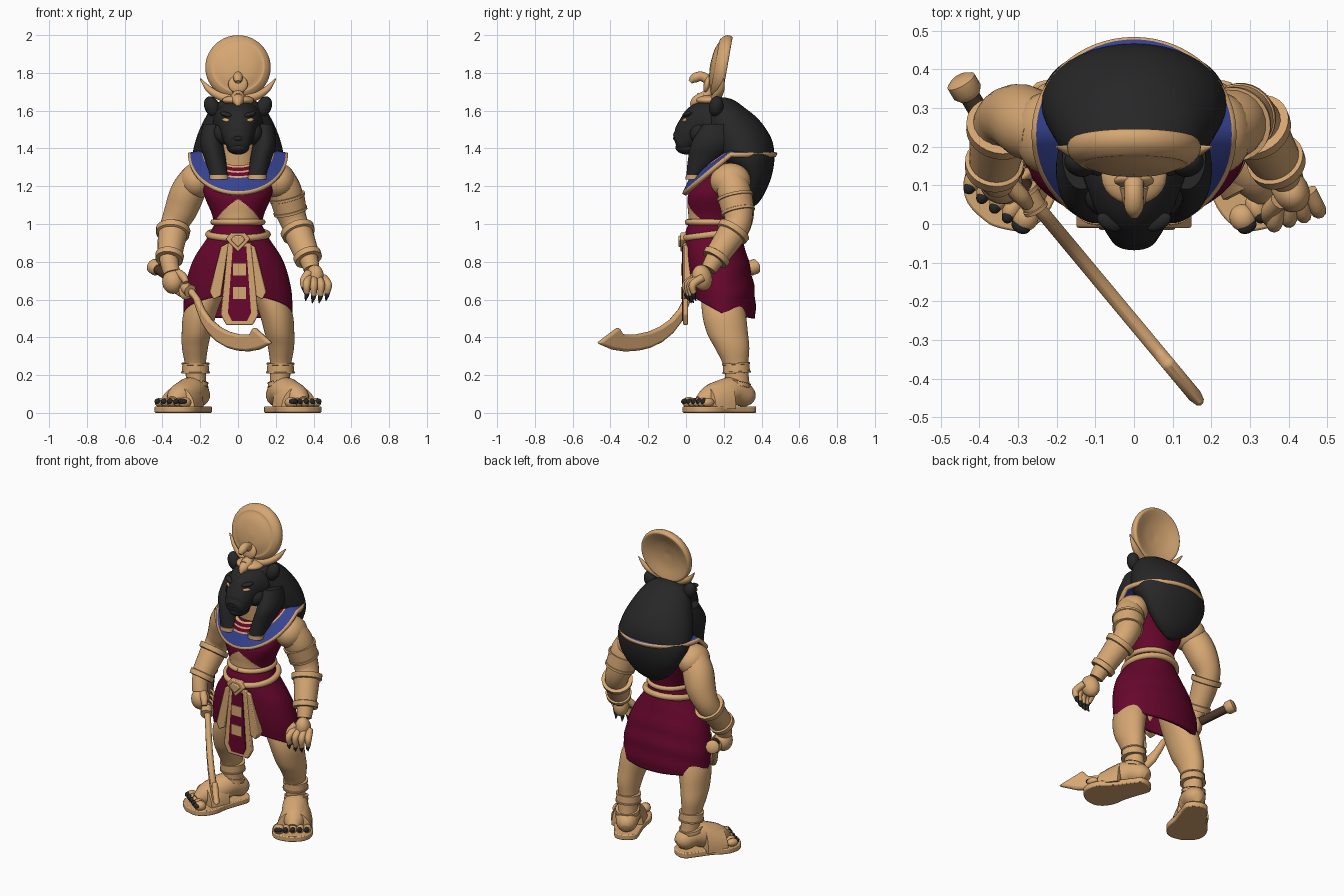
import bpy, bmesh
from math import sin, cos, pi, radians
from mathutils import Vector, Matrix

old = bpy.data.objects.get("Cube")
if old:
    bpy.data.objects.remove(old)


def material(name, rgb):
    m = bpy.data.materials.new(name)
    m.use_nodes = True
    m.diffuse_color = (*rgb, 1)
    m.node_tree.nodes["Principled BSDF"].inputs["Base Color"].default_value = (*rgb, 1)
    return m


TAN = material("tan", (.67, .385, .17))
BLACK = material("black", (.02, .02, .02))
RED = material("wine_red", (.135, .002, .025))
BLUE = material("blue", (.037, .055, .28))
BROWN = material("brown", (.07, .035, .02))


def finish(name, bm, mats, rule=None, angle=45):
    bmesh.ops.recalc_face_normals(bm, faces=bm.faces)
    me = bpy.data.meshes.new(name)
    bm.to_mesh(me)
    bm.free()
    ob = bpy.data.objects.new(name, me)
    bpy.context.collection.objects.link(ob)
    for m in mats if isinstance(mats, list) else [mats]:
        me.materials.append(m)
    if rule:
        for p in me.polygons:
            p.material_index = rule(p.center)
    me.shade_smooth()
    me.set_sharp_from_angle(angle=radians(angle))
    return ob


def skin(name, rings, mats, rule=None, cap=True, bands=None):
    """Bridge rings of points; bands gives a material index per row."""
    bm = bmesh.new()
    rows = [[bm.verts.new(p) for p in r] for r in rings]
    n = len(rows[0])
    for k, (a, b) in enumerate(zip(rows, rows[1:])):
        for i in range(n):
            f = bm.faces.new((a[i], a[(i + 1) % n], b[(i + 1) % n], b[i]))
            f.material_index = bands[k] if bands else 0
    if cap:
        bm.faces.new(rows[0])
        bm.faces.new(rows[-1])
    return finish(name, bm, mats, rule)


def spline(pts, sub):
    pts = [Vector(p) for p in pts]
    if sub == 1:
        return pts
    out = []
    for i in range(len(pts) - 1):
        p1, p2 = pts[i], pts[i + 1]
        p0, p3 = pts[max(i - 1, 0)], pts[min(i + 2, len(pts) - 1)]
        for j in range(sub):
            t = j / sub
            out.append(p1 + (p2 - p0) * (t / 2) + (p0 * 2 - p1 * 5 + p2 * 4 - p3) * (t * t / 2)
                       + (p1 * 3 - p0 - p2 * 3 + p3) * (t ** 3 / 2))
    return out + [pts[-1]]


def oval(x, y, z, rx, ry, n):
    return [(x + rx * sin(2 * pi * i / n), y - ry * cos(2 * pi * i / n), z) for i in range(n)]


def loft(name, rows, mats, rule=None, sub=5, n=40):
    """Horizontal ovals given as x, y, z, rx, ry."""
    return skin(name, [oval(*r, n) for r in spline(rows, sub)], mats, rule)


def tube(name, pts, mats, sub=5, n=20):
    """Round sweep through x, y, z, radius."""
    pts = spline(pts, sub)
    cs = [p.to_3d() for p in pts]
    rings, side = [], None
    for i, c in enumerate(cs):
        t = (cs[min(i + 1, len(cs) - 1)] - cs[max(i - 1, 0)]).normalized()
        side = t.orthogonal() if side is None else side - t * side.dot(t)
        side.normalize()
        up = t.cross(side)
        rings.append([c + (side * cos(2 * pi * k / n) + up * sin(2 * pi * k / n)) * pts[i][3]
                      for k in range(n)])
    return skin(name, rings, mats)


def cuff(name, p, q, r0, r1, mat, lip=1.12):
    """Raised band with a lip at each end."""
    p, q = Vector(p), Vector(q)
    prof = [(0, .5), (.01, lip), (.16, lip), (.18, 1), (.82, 1), (.84, lip), (.99, lip), (1, .5)]
    return tube(name, [(*p.lerp(q, t), (r0 + (r1 - r0) * t) * k) for t, k in prof], mat, 1, 28)


def ball(name, loc, size, mat, rot=(0, 0, 0)):
    bm = bmesh.new()
    bmesh.ops.create_uvsphere(bm, u_segments=24, v_segments=14, radius=1)
    turn = Matrix.Rotation(rot[2], 4, 'Z') @ Matrix.Rotation(rot[1], 4, 'Y') @ Matrix.Rotation(rot[0], 4, 'X')
    bm.transform(Matrix.Translation(loc) @ turn @ Matrix.Diagonal((*size, 1)))
    return finish(name, bm, mat)


def plate(name, outline, thick, mat, origin=(0, 0, 0), ax=(1, 0, 0), ay=(0, 1, 0), az=(0, 0, 1), bevel=.006):
    """Outline in the ax-az plane, extruded along ay."""
    bm = bmesh.new()
    o, ax, ay, az = Vector(origin), Vector(ax), Vector(ay), Vector(az)
    f = bm.faces.new([bm.verts.new(o + ax * a + az * b) for a, b in outline])
    ext = bmesh.ops.extrude_face_region(bm, geom=[f])
    bmesh.ops.translate(bm, vec=ay * thick, verts=[v for v in ext["geom"] if isinstance(v, bmesh.types.BMVert)])
    ob = finish(name, bm, mat, angle=30)
    if bevel:
        mod = ob.modifiers.new("bevel", 'BEVEL')
        mod.width, mod.segments = bevel, 2


def mirror_outline(half):
    return half + [(-a, b) for a, b in reversed(half) if a]


# Torso with bare midriff, waist belt, neck
loft("torso", [(0, .145, .85, .12, .12), (0, .145, .97, .125, .13), (0, .15, 1.05, .138, .138),
               (0, .16, 1.15, .178, .15), (0, .2, 1.23, .185, .14), (0, .22, 1.3, .165, .115),
               (0, .22, 1.36, .1, .08)], [RED, TAN],
     lambda c: int(c.y < .15 and .98 < c.z < 1.13 and abs(c.x) < (1.13 - c.z) ** .7 * .55), 18, 120)
loft("neck", [(0, .18, 1.3, .1, .09), (0, .17, 1.48, .1, .1)], TAN)


def hoop(name, z, drop, rx, ry, r):
    pts = [(rx * sin(a), .145 - ry * cos(a), z - drop * cos(a), r) for a in (2 * pi * i / 40 for i in range(41))]
    tube(name, pts, TAN, 1, 10)


hoop("waist_band", 1.01, 0, .13, .136, .016)
hoop("hip_belt", .945, .02, .155, .15, .019)

# Broad collar: rows run from the neck outwards
rings = []
for t in (0, .08, .2, .26, .38, .44, .91, 1):
    ring = []
    for i in range(64):
        a = 2 * pi * i / 64
        ring.append(((.13 + .133 * t) * sin(a), .235 - (.175 + .07 * t) * cos(a),
                     1.39 - .025 * t - (.085 + .125 * t) * max(cos(a), 0)))
    rings.append(ring)
collar = skin("broad_collar", rings, [TAN, RED, BLUE], cap=False, bands=[0, 1, 0, 1, 0, 2, 0])
mod = collar.modifiers.new("thickness", 'SOLIDIFY')
mod.thickness, mod.offset = .024, 0

# Skirt: hem rises at the front, swags at the back
rings = []
for z, cy, rx, ry in spline([(1, .145, .125, .132), (.93, .145, .16, .15), (.8, .165, .24, .17),
                             (.65, .185, .282, .18), (.52, .195, .288, .172)], 8):
    ring = []
    for i in range(64):
        a = 2 * pi * i / 64
        hem = .525 + (.095 if cos(a) > 0 else .025) * cos(a)
        fold = 1 + .016 * sin(55 * z + 5 * cos(a)) * max(0, -cos(a)) * min(1, (1 - z) * 4)
        ring.append((rx * fold * sin(a), cy - ry * fold * cos(a), 1 - (1 - z) * (1 - hem) / .48))
    rings.append(ring)
skirt = skin("skirt", rings, RED, cap=False)
skirt.modifiers.new("thickness", 'SOLIDIFY').thickness = .02

# Apron, side sashes and buckle
plate("apron", mirror_outline([(.06, .9), (.1, .52), (.07, .465)]), .025, TAN, (.008, -.015, 0))
plate("apron_panel", mirror_outline([(.036, .88), (.061, .53), (.04, .487)]), .008, RED, (.008, -.021, 0), bevel=0)
for i, z in enumerate((.635, .76)):
    plate(f"apron_square_{i}", mirror_outline([(.035, z + .032), (.035, z - .032)]), .008, TAN, (.008, -.027, 0), bevel=0)
for s, side in ((1, "left"), (-1, "right")):
    plate(side + "_sash", [(s * .05, .9), (s * .09, .88), (s * .15, .64), (s * .13, .6), (s * .09, .62)],
          .05, TAN, (0, -.01, 0))
pentagon = [(.035, .955), (.065, .92), (0, .852)]
plate("buckle", mirror_outline(pentagon), .04, TAN, (0, -.03, 0))
plate("buckle_boss", mirror_outline([(a * .6, .912 + (b - .912) * .6) for a, b in pentagon]), .02, TAN, (0, -.04, 0))

# Legs, sandals and feet
for s, side in ((1, "left"), (-1, "right")):
    loft(side + "_leg", [(s * x, y, z, rx, ry) for x, y, z, rx, ry in (
        (.1, .17, .8, .06, .07), (.15, .185, .66, .085, .1), (.2, .2, .53, .088, .115),
        (.22, .22, .42, .078, .108), (.228, .245, .34, .068, .09), (.225, .265, .24, .054, .064),
        (.22, .275, .12, .055, .065))], TAN)
    cuff(side + "_anklet", (s * .225, .265, .265), (s * .225, .268, .21), .07, .072, TAN, 1.06)
    fwd, lat = Vector((s * sin(.48), -cos(.48), 0)), Vector((s * cos(.48), sin(.48), 0))
    base = Vector((s * .228, .27, 0))

    def at(u, v, z):
        return base + fwd * u + lat * v + Vector((0, 0, z))

    half = [(-.1, .02), (-.075, .065), (0, .08), (.09, .095), (.17, .122), (.24, .115), (.285, .08), (.305, .02)]
    inner = [(u, -v * .95) for u, v in reversed(half)]
    plate(side + "_sole", [tuple(p) for p in spline(half + inner, 3)], .035, TAN, base, fwd, (0, 0, 1), lat)
    tube(side + "_foot", [(*at(u, v, z), r) for u, v, z, r in (
        (-.09, 0, .07, .03), (-.06, 0, .085, .058), (.02, 0, .115, .074), (.1, .005, .095, .078),
        (.17, .01, .078, .066), (.23, .01, .055, .035))], TAN)
    skin(side + "_strap", [[at(u, .01 + .104 * w * cos(pi * i / 16), .02 + h * sin(pi * i / 16)) for i in range(17)]
                           for u, w, h in ((.055, .8, .13), (.06, .9, .165), (.08, .92, .163), (.15, 1, .132),
                                           (.185, 1, .118), (.19, .9, .09))], TAN)
    cuff(side + "_heel_strap", at(-.005, 0, .165), at(0, 0, .14), .068, .07, TAN, 1.04)
    for i in range(5):
        v, big = -.07 + .041 * i, .01 * (i == 0)
        u = .25 - .007 * i
        ball(f"{side}_toe_{i}", at(u, v, .055), (.024 + big, .036, .024 + big / 2), TAN, (0, 0, s * .48))
        ball(f"{side}_toenail_{i}", at(u + .024, v, .06), (.016 + big, .019, .016), BLACK, (0, 0, s * .48))

# Arms with bracers
ARMS = {
    "left": [(.215, .23, 1.25, .08), (.25, .255, 1.17, .089), (.272, .275, 1.08, .081), (.305, .27, .99, .07),
             (.345, .21, .9, .066), (.375, .15, .81, .05), (.39, .12, .76, .042)],
    "right": [(-.22, .23, 1.25, .08), (-.265, .255, 1.17, .092), (-.3, .275, 1.08, .088), (-.34, .27, .99, .072),
              (-.36, .21, .9, .066), (-.365, .14, .81, .05), (-.35, .11, .74, .045)]}
for side, path in ARMS.items():
    ball(side + "_shoulder", (path[0][0], .235, 1.228), (.09, .108, .095), TAN)
    tube(side + "_arm", path, TAN)
    elbow, wrist = Vector(path[3][:3]), Vector(path[5][:3])
    cuff(side + "_bracer", elbow.lerp(wrist, .1), wrist, .079, .063, TAN, 1.16)
cuff("left_armband", (.258, .258, 1.15), (.28, .277, 1.06), .093, .086, TAN, 1.05)

# Open left hand with claws
ball("left_palm", (.405, .085, .715), (.048, .055, .07), TAN, (.3, 0, .5))
for i in range(4):
    x, y = .375 + .026 * i, .03 + .012 * i
    tip = Vector((x + .01 * (i - 1), y - .025, .635 - .012 * (i in (1, 2))))
    tube(f"left_finger_{i}", [(x, y + .02, .715, .021), (x + .012 * (i - 1), y - .03, .68, .021), (*tip, .015)], TAN, 4, 10)
    tube(f"left_claw_{i}", [(*tip, .014), (tip.x - .003, tip.y, tip.z - .018, .011), (tip.x - .008, tip.y + .012, tip.z - .042, .002)],
         BLACK, 3, 8)
tube("left_thumb", [(.375, .06, .74, .024), (.348, .03, .7, .021), (.35, .005, .66, .014)], TAN, 4, 10)
tube("left_thumb_claw", [(.35, .005, .66, .013), (.358, 0, .62, .002)], BLACK, 3, 8)

# Right fist around the sword grip
pommel, guard = Vector((-.438, .353, .77)), Vector((-.275, .075, .66))
ball("right_palm", (-.345, .11, .695), (.055, .06, .065), TAN, (0, 0, .5))
for i in range(4):
    c = guard.lerp(pommel, .08 + .12 * i) + Vector((.012, -.012, -.025))
    ball(f"right_finger_{i}", c, (.042, .021, .045), TAN, (0, 0, .53))
tube("right_thumb", [(-.32, .1, .74, .024), (-.29, .07, .72, .022), (-.275, .05, .69, .016)], TAN, 4, 10)

# Curved sword
tube("sword_grip", [(*pommel, .026), (*guard, .026)], BROWN, 1)
tube("sword_pommel", [(*pommel.lerp(guard, t), r) for t, r in ((-.09, .025), (-.06, .04), (.04, .04), (.08, .03), (.1, .02))], TAN, 1)
cuff("sword_guard", guard.lerp(pommel, .05), guard.lerp(pommel, -.14), .032, .03, TAN)
blade = [(-.02, .69), (.06, .655), (.11, .61), (.15, .55), (.21, .495), (.285, .455), (.36, .43), (.45, .415),
         (.54, .415), (.57, .455), (.715, .37), (.61, .335), (.52, .325), (.43, .33), (.35, .345), (.27, .375),
         (.2, .42), (.14, .48), (.1, .55), (.075, .6), (.03, .63), (-.02, .65)]
plate("sword_blade", blade, .036, TAN, (-.292, .068, 0), (.64, -.77, 0), (.77, .64, 0), bevel=.014)

# Mane-shaped headdress with front lappets
loft("headdress", [(0, .33, 1.08, .03, .015), (0, .345, 1.12, .1, .045), (0, .355, 1.18, .16, .07),
                   (0, .355, 1.26, .208, .1), (0, .32, 1.35, .24, .148), (0, .285, 1.45, .222, .168),
                   (0, .238, 1.55, .18, .15), (0, .2, 1.62, .135, .105), (0, .19, 1.655, .085, .065),
                   (0, .19, 1.67, .03, .02)], BLACK)
for s, side in ((1, "left"), (-1, "right")):
    loft(side + "_lappet", [(s * .135, .17, 1.53, .05, .08), (s * .14, .14, 1.43, .062, .11),
                            (s * .12, .095, 1.34, .056, .085), (s * .1, .04, 1.255, .047, .038)], BLACK)
    loft(side + "_lappet_tip", [(s * .1, .04, 1.26, .051, .041), (s * .1, .038, 1.235, .049, .04)], TAN, None, 1)
    ball(side + "_ear", (s * .138, .16, 1.622), (.04, .038, .056), BLACK, (0, s * .4, s * .3))

# Lioness head
head = tube("head", [(0, .2, 1.52, .12), (0, .13, 1.53, .132), (0, .08, 1.525, .115), (0, .03, 1.485, .092),
                     (0, -.01, 1.445, .074), (0, -.042, 1.425, .055), (0, -.054, 1.42, .025)], BLACK, 5, 32)
ball("jaw", (0, .012, 1.405), (.06, .068, .038), BLACK)
ball("nose", (0, -.048, 1.455), (.03, .02, .018), BLACK)
bpy.context.view_layer.update()
for s, side in ((1, "left"), (-1, "right")):
    ball(side + "_cheek", (s * .075, .08, 1.48), (.055, .06, .06), BLACK)
    hit, spot, normal, _ = head.ray_cast((s * .064, -1, 1.55), (0, 1, 0))
    ball(side + "_brow", spot + Vector((0, .012, .03)), (.036, .02, .013), BLACK, (0, s * -.25, s * .5))
    ball(side + "_eye", spot, (.023, .007, .01), TAN, (0, s * -.2, s * .5))

# Crown: base, horns, cobra and sun disc
ball("crown_base", (0, .125, 1.655), (.085, .075, .028), TAN)
tube("brow_point", [(0, .1, 1.665, .04), (0, .05, 1.648, .027), (0, .025, 1.625, .006)], TAN)
for s, side in ((1, "left"), (-1, "right")):
    tube(side + "_horn", [(0, .15, 1.66, .028), (s * .08, .16, 1.672, .024), (s * .15, .185, 1.71, .018),
                          (s * .2, .2, 1.77, .003)], TAN)
tube("cobra", [(0, .06, 1.67, .022), (0, .1, 1.675, .028), (0, .125, 1.71, .028), (0, .115, 1.76, .026),
               (0, .08, 1.782, .025), (0, .045, 1.772, .025), (0, .022, 1.752, .012)], TAN)
ball("cobra_hood", (0, .112, 1.74), (.052, .018, .048), TAN, (-.2, 0, 0))
disc_profile = spline([(.002, -.064), (.08, -.056), (.13, -.038), (.142, -.036), (.165, -.016), (.173, .008),
                       (.165, .028), (.14, .022), (.08, .002), (.002, -.008)], 3)
tilt = Matrix.Translation((0, .19, 1.83)) @ Matrix.Rotation(radians(-10), 4, 'X')
skin("sun_disc", [[tilt @ Vector((r * sin(2 * pi * i / 56), d, r * cos(2 * pi * i / 56))) for i in range(56)]
                  for r, d in disc_profile], TAN)
